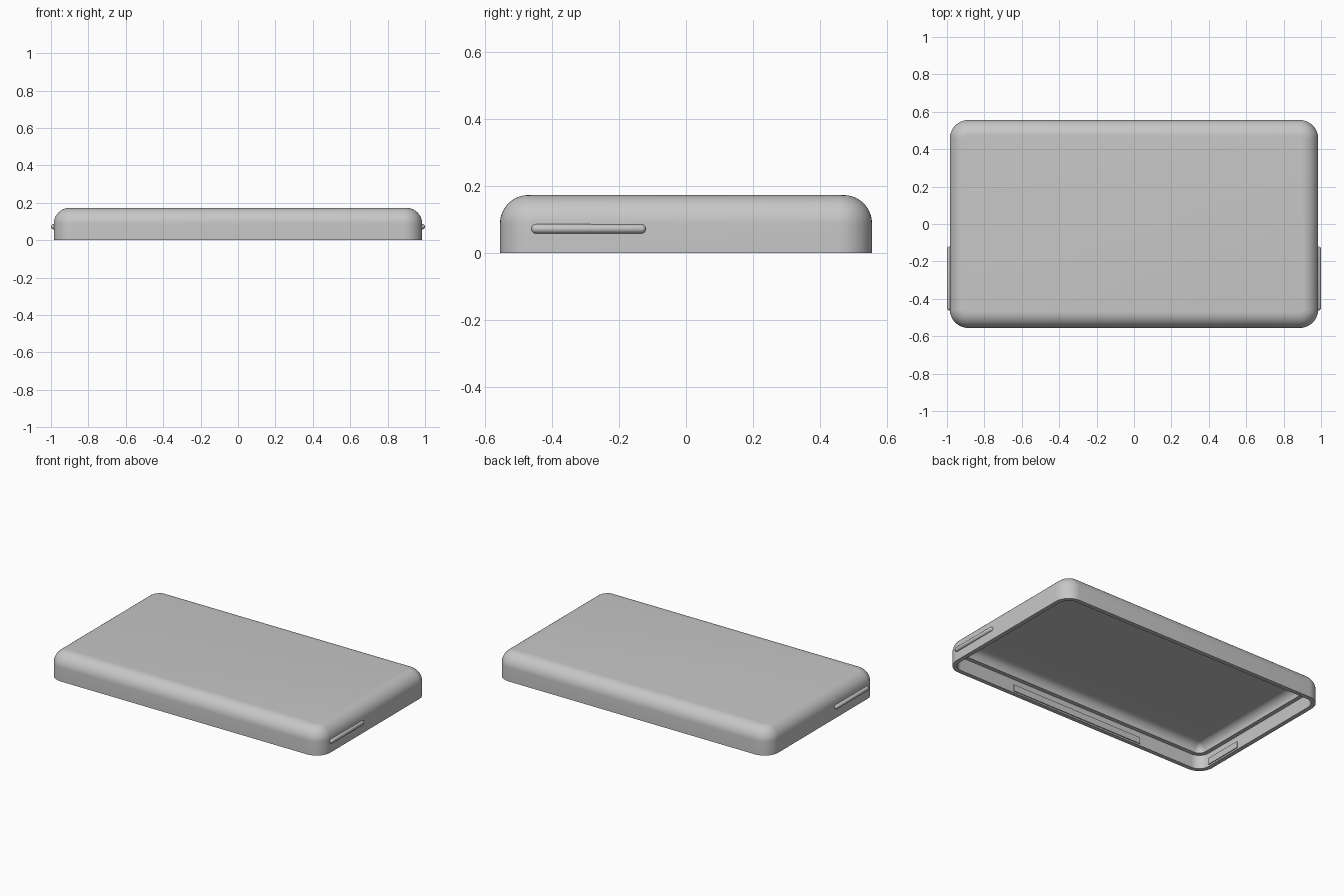
import bpy, bmesh, math

if "Cube" in bpy.data.objects:
    bpy.data.objects.remove(bpy.data.objects["Cube"])

HALF_X, HALF_Y, HEIGHT = 0.985, 0.556, 0.173
CORNER, FILLET, STEPS = 0.1, 0.085, 10
WALL, UPPER_WALL, LEDGE_Z, INNER_FILLET = 0.028, 0.055, 0.09, 0.055

grey = bpy.data.materials.new("light_grey")
grey.use_nodes = True
colour = (0.57, 0.57, 0.57, 1)
grey.diffuse_color = colour
grey.node_tree.nodes["Principled BSDF"].inputs["Base Color"].default_value = colour


def finish(name, bm):
    bmesh.ops.recalc_face_normals(bm, faces=bm.faces)
    mesh = bpy.data.meshes.new(name)
    bm.to_mesh(mesh)
    bm.free()
    mesh.materials.append(grey)
    obj = bpy.data.objects.new(name, mesh)
    bpy.context.collection.objects.link(obj)
    bpy.ops.object.select_all(action="DESELECT")
    obj.select_set(True)
    bpy.context.view_layer.objects.active = obj
    bpy.ops.object.shade_smooth_by_angle(angle=math.radians(30))
    return obj


def rounded_ring(bm, inset, z):
    """Rounded rectangle, inset from the outer outline."""
    r = max(CORNER - inset, 0.012)
    cx, cy = HALF_X - inset - r, HALF_Y - inset - r
    ring = []
    for q, (sx, sy) in enumerate([(1, 1), (-1, 1), (-1, -1), (1, -1)]):
        for i in range(STEPS + 1):
            a = (q + i / STEPS) * math.pi / 2
            ring.append(bm.verts.new((sx * cx + r * math.cos(a), sy * cy + r * math.sin(a), z)))
    return ring


def arc(wall, top, radius):
    """Quarter-round from a vertical wall to a flat surface, as (inset, z)."""
    angles = [i / STEPS * math.pi / 2 for i in range(STEPS + 1)]
    return [(wall + radius * (1 - math.cos(a)), top - radius * (1 - math.sin(a))) for a in angles]


def box(name, low, high):
    bm = bmesh.new()
    bmesh.ops.create_cube(bm, size=1)
    for v in bm.verts:
        v.co = [(l + h) / 2 + c * (h - l) for l, h, c in zip(low, high, v.co)]
    return finish(name, bm)


# Hollow shell: outer skin, rim, inner wall, ledge and rounded ceiling
ceiling = LEDGE_Z + INNER_FILLET
profile = arc(0, HEIGHT, FILLET)[::-1] + [(0, 0), (WALL, 0), (WALL, LEDGE_Z)]
profile += arc(UPPER_WALL, ceiling, INNER_FILLET)
bm = bmesh.new()
rings = [rounded_ring(bm, d, z) for d, z in profile]
for a, b in zip(rings, rings[1:]):
    for i in range(len(a)):
        j = (i + 1) % len(a)
        bm.faces.new((a[i], a[j], b[j], b[i]))
bm.faces.new(rings[0])
bm.faces.new(rings[-1])
finish("shell", bm)

# Shallow raised panel on the ceiling
box("ceiling_panel", (-0.875, -0.355, ceiling - 0.004), (0.875, 0.445, ceiling + 0.005))

# Catch along the inside of the front wall
front = WALL - HALF_Y
box("front_catch", (-0.485, front - 0.005, 0.01), (0.485, front + 0.006, 0.052))

for side, sign in (("left", 1), ("right", -1)):
    # Rounded finger ridge on the end wall
    bm = bmesh.new()
    bmesh.ops.create_uvsphere(bm, u_segments=24, v_segments=12, radius=0.014)
    for v in bm.verts:
        x, y, z = v.co
        end = 0.157 if z > 0.0001 else -0.157
        v.co = (sign * 0.986 + x, -0.291 + z + end, 0.072 + y)
    finish(side + "_ridge", bm)
    # Catch on the inside of the end wall
    wall_x = sign * (HALF_X - WALL)
    box(side + "_catch", (wall_x - 0.006, -0.45, 0.01), (wall_x + 0.006, -0.19, 0.052))
